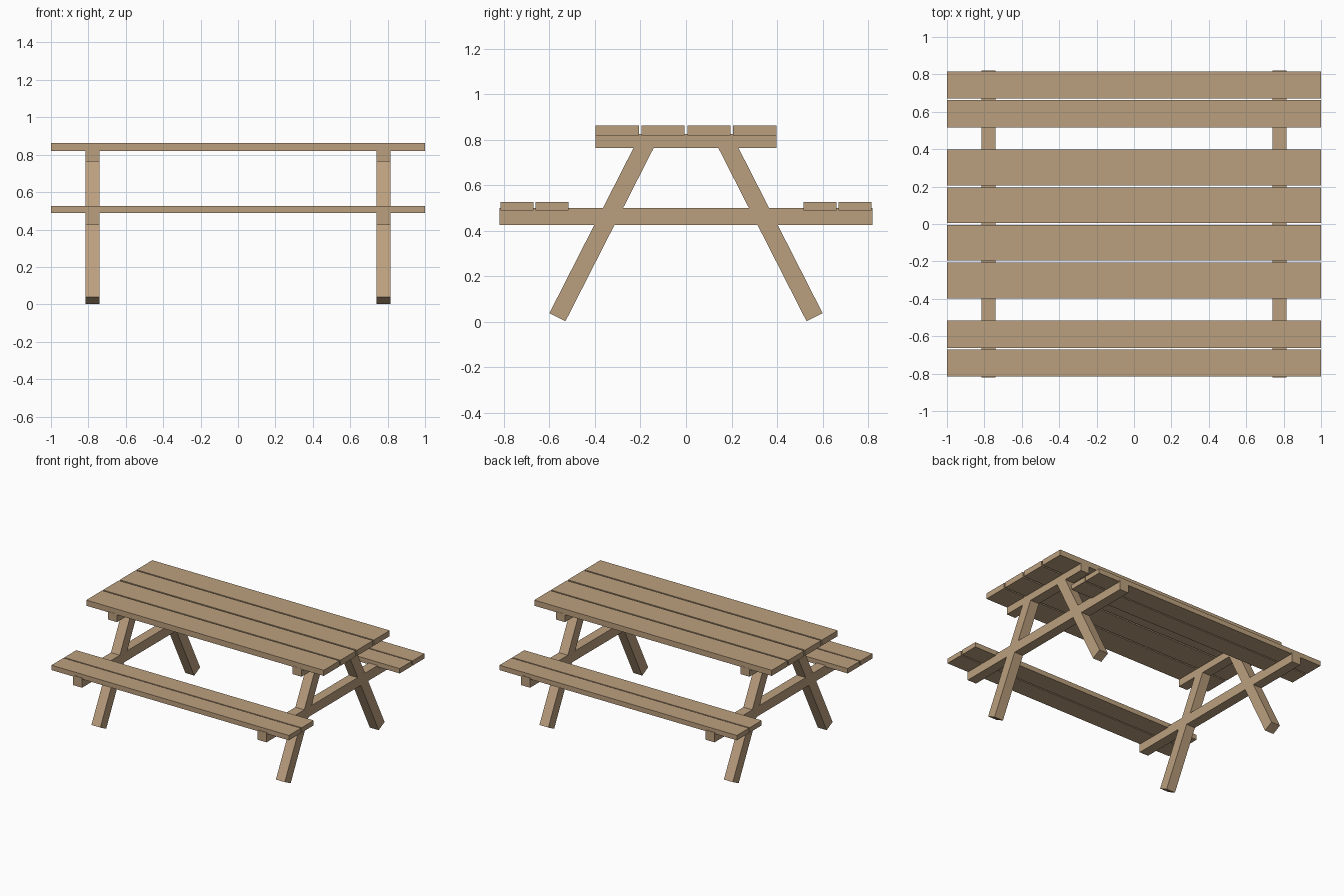
import bpy
import math
from mathutils import Matrix, Vector

cube = bpy.data.objects.get("Cube")
if cube:
    bpy.data.objects.remove(cube, do_unlink=True)

wood = bpy.data.materials.new("light_wood")
wood.use_nodes = True
WOOD = (0.50, 0.35, 0.21, 1.0)
wood.diffuse_color = WOOD
wood.node_tree.nodes["Principled BSDF"].inputs["Base Color"].default_value = WOOD


def board(name, centre, size, tilt=0.0):
    """Box of a given size, turned about the x axis."""
    bpy.ops.mesh.primitive_cube_add(size=1)
    obj = bpy.context.object
    obj.name = obj.data.name = name
    obj.data.transform(Matrix.Diagonal((*size, 1)))
    obj.location = centre
    obj.rotation_euler.x = tilt
    obj.data.materials.append(wood)
    return obj


FRAME_X = 0.777      # centre of each end frame
TIMBER = 0.075       # thickness of frame timbers

# Table top and bench planks, mirrored front to back
for side, label in ((-1, "front"), (1, "back")):
    for y, place in ((0.101, "inner"), (0.302, "outer")):
        board(f"top_plank_{label}_{place}", (0, side * y, 0.84), (2, 0.19, 0.043))
    for y, place in ((0.5895, "inner"), (0.7435, "outer")):
        board(f"seat_plank_{label}_{place}", (0, side * y, 0.507), (2, 0.145, 0.037))

# End frames: two cross beams and a pair of splayed legs
foot = Vector((0.565, 0.02))
head = Vector((0.173, 0.79))
run = head - foot
for end, label in ((-1, "right"), (1, "left")):
    x = end * FRAME_X
    board(f"top_beam_{label}", (x, 0, 0.794), (TIMBER, 0.797, 0.061))
    board(f"seat_beam_{label}", (x, 0, 0.462), (TIMBER, 1.64, 0.074))
    for side, place in ((-1, "front"), (1, "back")):
        mid = (foot + head) / 2
        tilt = math.atan2(-run.x, run.y) * side
        board(f"leg_{place}_{label}", (x, side * mid.x, mid.y),
              (TIMBER, 0.079, run.length), tilt)
